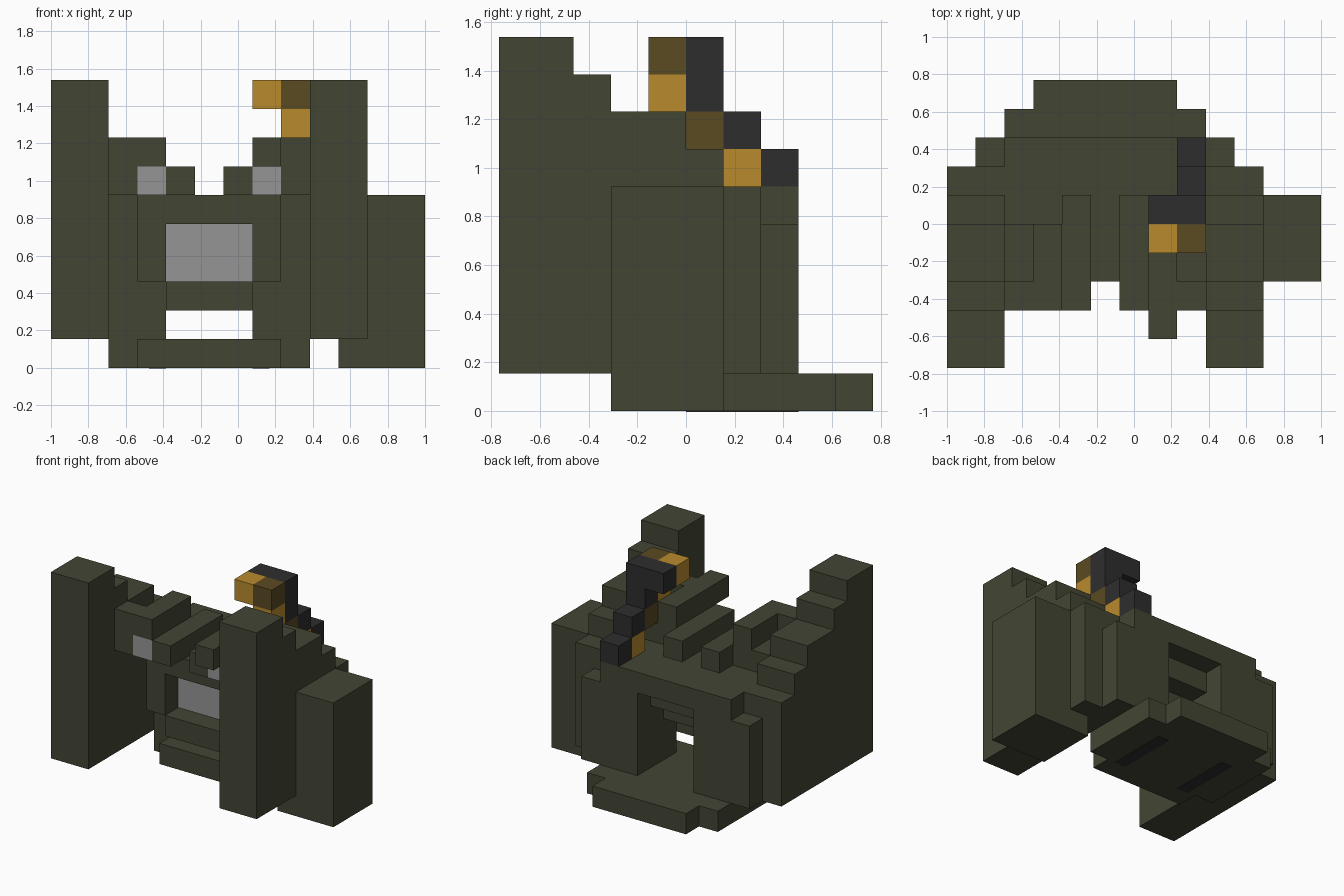
import bpy
import bmesh
from mathutils import Vector

cube = bpy.data.objects.get("Cube")
if cube:
    bpy.data.objects.remove(cube, do_unlink=True)

UNIT = 2 / 13                      # edge of one block
ORIGIN = Vector((6.5, 5, 0))       # centre of the block grid
CENTRE = 11                        # mirrored block: x -> CENTRE - x


def material(name, color):
    mat = bpy.data.materials.new(name)
    mat.use_nodes = True
    rgba = (*color, 1)
    mat.diffuse_color = rgba
    bsdf = mat.node_tree.nodes["Principled BSDF"]
    bsdf.inputs["Base Color"].default_value = rgba
    bsdf.inputs["Roughness"].default_value = 0.9
    return mat


OLIVE = material("olive", (0.055, 0.06, 0.034))
GREY = material("light grey", (0.3, 0.3, 0.3))
GOLD = material("gold", (0.485, 0.254, 0.026))
BRONZE = material("dark bronze", (0.102, 0.069, 0.016))
BLACK = material("charcoal", (0.027, 0.027, 0.027))


def part(name, mat, boxes, mirror=False):
    """One object from boxes given as x, y and z ranges in blocks."""
    bm = bmesh.new()
    boxes = list(boxes)
    if mirror:
        boxes += [((CENTRE - x[1], CENTRE - x[0]), y, z) for x, y, z in boxes]
    for ranges in boxes:
        low = Vector([r[0] for r in ranges])
        high = Vector([r[1] for r in ranges])
        verts = bmesh.ops.create_cube(bm, size=1)["verts"]
        size, middle = high - low, (low + high) / 2 - ORIGIN
        for v in verts:
            v.co = (v.co * size + middle) * UNIT
    mesh = bpy.data.meshes.new(name)
    bm.to_mesh(mesh)
    bm.free()
    mesh.materials.append(mat)
    obj = bpy.data.objects.new(name, mesh)
    bpy.context.collection.objects.link(obj)
    return obj


# Stepped side walls, tallest at the front
steps = [((0, 2), 10), ((2, 3), 9), ((3, 5), 8), ((5, 6), 7), ((6, 7), 6)]
part("side_walls", OLIVE, [((0, 2), y, (1, top)) for y, top in steps], mirror=True)
part("rear_corners", OLIVE, [((1, 2), (7, 8), (1, 5))], mirror=True)

# Rear hull with an open doorway and a stepped ceiling inside
part("rear_walls", OLIVE, [((2, 4), (5, 8), (1, 6))], mirror=True)
part("door_lintel", OLIVE, [((4, 7), (5, 8), (5, 6))])
part("inner_steps", OLIVE, [((4, 7), (5, 7), (4, 5)), ((4, 7), (5, 6), (3, 4))])

# Front frame around the recessed screen
part("frame_posts", OLIVE, [((3, 4), (3, 5), (3, 6))], mirror=True)
part("frame_bars", OLIVE, [((4, 7), (3, 5), z) for z in ((5, 6), (2, 3))])
part("screen", GREY, [((4, 7), (4, 5), (3, 5))])

# Round base plate with two dark strips underneath
part("base_plate", OLIVE, [
    ((2, 9), (5, 9), (0, 1)),
    ((3, 8), (4, 5), (0, 1)),
    ((3, 8), (9, 10), (0, 1)),
])
part("base_strips", BLACK, [((3.4, 4), (5, 8), (-0.02, 0.02))], mirror=True)

# Roof rails, brow blocks and lamps
part("roof_rails", OLIVE, [((4, 5), (2, 6), (6, 7))], mirror=True)
part("brow_blocks", OLIVE, [
    ((2, 3), (2, 3), (6, 8)),
    ((3, 4), (2, 5), (7, 8)),
    ((2, 4), (3, 5), (6, 7)),
], mirror=True)
part("lamps", GREY, [((3, 4), (2, 3), (6, 7))], mirror=True)
part("brow_stub", OLIVE, [((7, 8), (1, 2), (7, 8))])

# Single block on the left side
part("left_side_block", OLIVE, [((10, 13), (3, 6), (0, 6))])

# Curling belt of alternating gold and bronze with charcoal backs
part("belt_gold", GOLD, [
    ((7, 8), (4, 5), (9, 10)),
    ((8, 9), (4, 5), (8, 9)),
    ((8, 9), (6, 7), (6, 7)),
])
part("belt_bronze", BRONZE, [
    ((8, 9), (4, 5), (9, 10)),
    ((8, 9), (5, 6), (7, 8)),
])
part("belt_backs", BLACK, [
    ((7, 8), (5, 6), (9, 10)),
    ((8, 9), (5, 6), (8, 10)),
    ((8, 9), (6, 7), (7, 8)),
    ((8, 9), (7, 8), (6, 7)),
])
